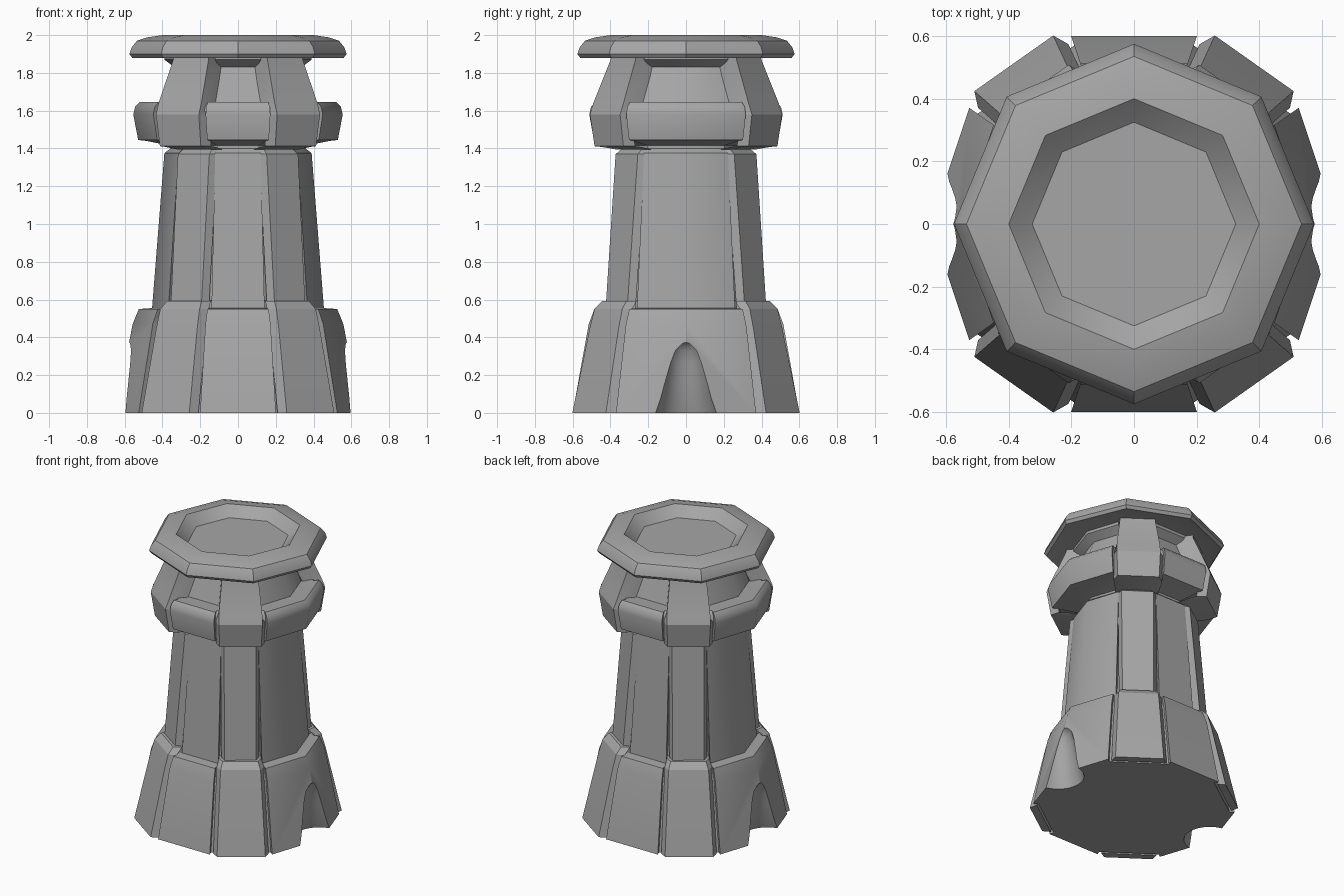
import bpy, bmesh, math
from mathutils import Vector

cube = bpy.data.objects.get("Cube")
if cube:
    bpy.data.objects.remove(cube, do_unlink=True)

stone = bpy.data.materials.new("grey_stone")
stone.use_nodes = True
colour = (0.38, 0.38, 0.38, 1)
stone.diffuse_color = colour
stone.node_tree.nodes["Principled BSDF"].inputs["Base Color"].default_value = colour

PILLARS = (54, 126, 234, 306)
WIDEN = 1.03  # the tower is slightly wider than deep


def loft(name, rings):
    """Skin matching rings of points into a closed solid."""
    bm = bmesh.new()
    loops = [[bm.verts.new(p) for p in ring] for ring in rings]
    for a, b in zip(loops, loops[1:]):
        for i in range(len(a)):
            j = (i + 1) % len(a)
            bm.faces.new((a[i], a[j], b[j], b[i]))
    bm.faces.new(loops[0][::-1])
    bm.faces.new(loops[-1])
    bmesh.ops.recalc_face_normals(bm, faces=bm.faces)
    mesh = bpy.data.meshes.new(name)
    bm.to_mesh(mesh)
    bm.free()
    mesh.materials.append(stone)
    ob = bpy.data.objects.new(name, mesh)
    bpy.context.collection.objects.link(ob)
    return ob


def lathe_ring(r, z, sides):
    return [(r * math.cos(math.tau * i / sides), r * math.sin(math.tau * i / sides), z)
            for i in range(sides)]


def side_point(angle, out, along, z):
    """Point at a distance out from the axis and along the side facing angle."""
    c, s = math.cos(math.radians(angle)), math.sin(math.radians(angle))
    return Vector(((c * out - s * along) * WIDEN, s * out + c * along, z))


def body_ring(apothem, z):
    """Ten-sided section with a slot behind each pillar."""
    half = apothem * math.tan(math.radians(18))
    pts = []
    for angle in range(18, 378, 36):
        if angle in PILLARS:
            pts.append(side_point(angle, apothem - 0.03, -half + 0.008, z))
            pts.append(side_point(angle, apothem - 0.03, half - 0.008, z))
        pts.append(side_point(angle, apothem, half, z))
    return pts


def smooth(ob, degrees):
    bpy.ops.object.select_all(action='DESELECT')
    ob.select_set(True)
    bpy.context.view_layer.objects.active = ob
    bpy.ops.object.shade_smooth_by_angle(angle=math.radians(degrees))


# Tower body: flared foot, tapering shaft, neck, collar, recessed window walls, lintel
body = loft("tower_body", [body_ring(a, z) for a, z in (
    (0.60, 0), (0.515, 0.47), (0.485, 0.55), (0.42, 0.555),
    (0.36, 1.375), (0.33, 1.40), (0.33, 1.415), (0.45, 1.44), (0.488, 1.445),
    (0.512, 1.58), (0.503, 1.62), (0.48, 1.645), (0.375, 1.64),
    (0.31, 1.83), (0.36, 1.87), (0.36, 1.90))])

# Arched hollows at the foot of both sides
for x in (-0.63, 0.63):
    cutter = loft("arch_cutter", [lathe_ring(r, z, 32) for r, z in (
        (0.19, -0.05), (0.165, 0), (0.14, 0.08), (0.118, 0.18), (0.1, 0.27),
        (0.085, 0.33), (0.06, 0.37), (0.01, 0.39))])
    cutter.location.x = x
    cutter.hide_render = True
    cutter.hide_set(True)
    cut = body.modifiers.new("arch", 'BOOLEAN')
    cut.operation = 'DIFFERENCE'
    cut.solver = 'EXACT'
    cut.object = cutter
bpy.context.view_layer.objects.active = body
body.select_set(True)
for mod in list(body.modifiers):
    helper = mod.object
    bpy.ops.object.modifier_apply(modifier=mod.name)
    bpy.data.objects.remove(helper, do_unlink=True)
smooth(body, 40)


# Corner pillars: chamfered strips given as (distance, half width, height)
def pillar(name, angle, profile, depth, flare):
    rings = []
    for out, half, z in profile:
        # beside the windows the strip reaches back to the wall
        back, foot = (out - depth, half + flare) if z < 1.6 else (out - 0.13, half - 0.005)
        rings.append([side_point(angle, back, -foot, z),
                      side_point(angle, out, -half, z),
                      side_point(angle, out, half, z),
                      side_point(angle, back, foot, z)])
    smooth(loft(name, rings), 25)


FOOT = ((0.634, 0.151, 0), (0.535, 0.13, 0.45), (0.508, 0.125, 0.55), (0.47, 0.11, 0.592),
        (0.40, 0.105, 0.595))
SHAFT = ((0.458, 0.097, 0.52), (0.388, 0.1, 1.37), (0.35, 0.09, 1.40))
CROWN = ((0.38, 0.11, 1.395), (0.46, 0.125, 1.408), (0.504, 0.13, 1.412), (0.53, 0.136, 1.58),
         (0.508, 0.136, 1.64), (0.412, 0.112, 1.87), (0.41, 0.11, 1.89))
for i, angle in enumerate(PILLARS, 1):
    pillar(f"foot_pillar_{i}", angle, FOOT, 0.05, 0.022)
    pillar(f"shaft_pillar_{i}", angle, SHAFT, 0.04, 0.02)
    pillar(f"crown_pillar_{i}", angle, CROWN, 0.06, 0.022)

# Eight-sided cap: a rounded brim with a sunken floor
brim = loft("roof_brim", [lathe_ring(r, z, 8) for r, z in (
    (0.33, 1.89), (0.52, 1.89), (0.56, 1.88), (0.575, 1.90), (0.563, 1.935),
    (0.535, 1.97), (0.48, 1.988), (0.40, 2.0), (0.365, 1.968), (0.325, 1.935))])
smooth(brim, 34)
